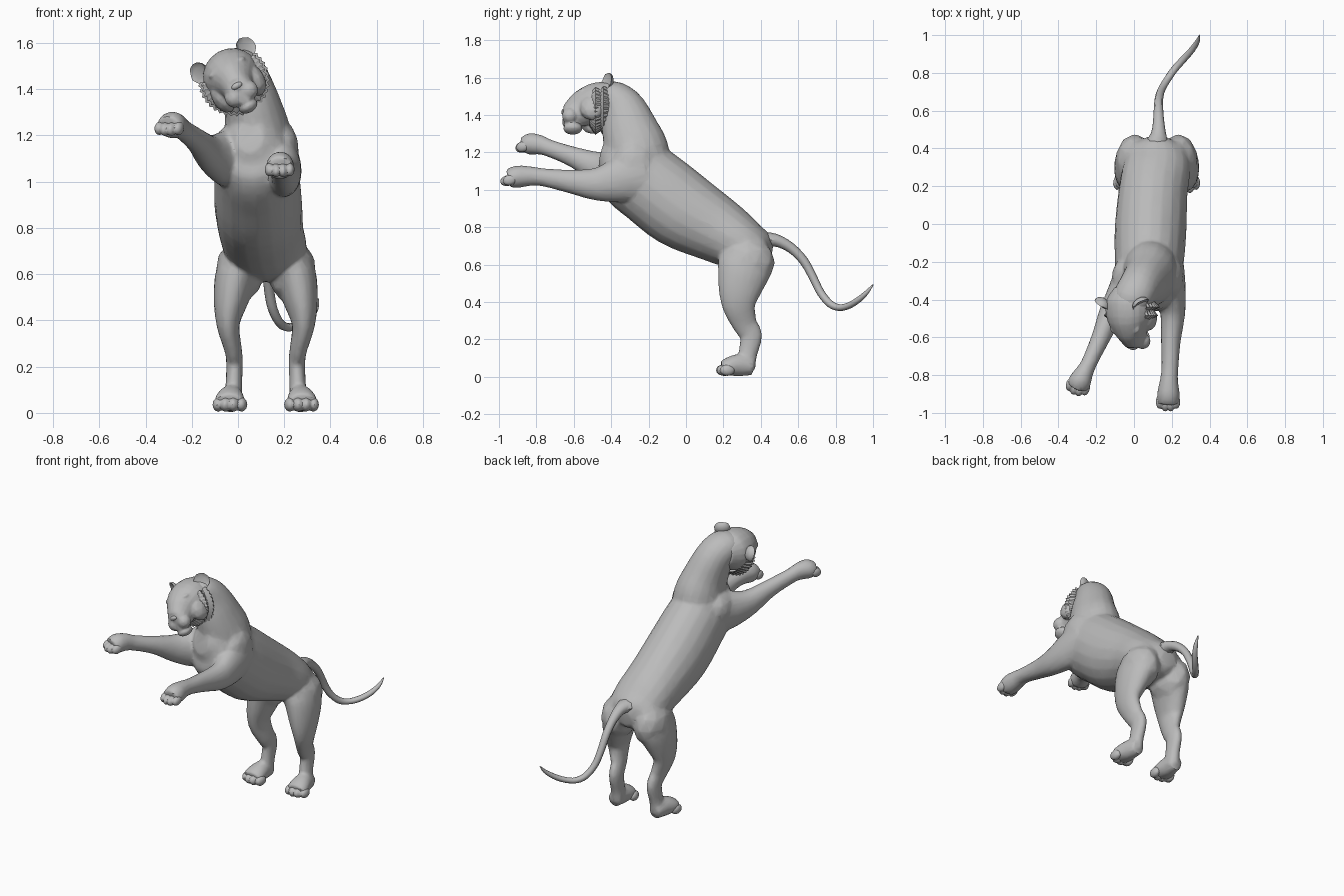
import bpy, bmesh, math
from mathutils import Vector, Matrix

cube = bpy.data.objects.get("Cube")
if cube:
    bpy.data.objects.remove(cube)

grey = bpy.data.materials.new("stone grey")
grey.use_nodes = True
grey.diffuse_color = (0.5, 0.5, 0.5, 1)
grey.node_tree.nodes["Principled BSDF"].inputs["Base Color"].default_value = (0.5, 0.5, 0.5, 1)

MID = 0.12                                     # side-to-side middle of the hips
HEAD = Matrix.Translation((-0.03, -0.45, 1.46)) @ Matrix.Rotation(math.radians(-29), 4, "Y")


def smooth_path(rows, steps=3):
    """Catmull-Rom interpolation of the stations."""
    vs = [Vector(r) for r in rows]
    out = []
    for i in range(len(vs) - 1):
        a, b, c, d = vs[max(i - 1, 0)], vs[i], vs[i + 1], vs[min(i + 2, len(vs) - 1)]
        for k in range(steps):
            t = k / steps
            out.append(b + (c - a) * t / 2 + (a * 2 - b * 5 + c * 4 - d) * t * t / 2
                       + (b * 3 - a - c * 3 + d) * t ** 3 / 2)
    return out + [vs[-1]]


def loft(bm, stations, sides=20):
    """Closed tube through stations (x, y, z, half width, half depth)."""
    stations = smooth_path(stations)
    pts = [Vector(s[:3]) for s in stations]
    rings = []
    for i, s in enumerate(stations):
        t = (pts[min(i + 1, len(pts) - 1)] - pts[max(i - 1, 0)]).normalized()
        side = (Vector((1, 0, 0)) - t * t.x).normalized()
        up = side.cross(t)
        rings.append([bm.verts.new(pts[i] + side * s[3] * math.cos(a) + up * s[4] * math.sin(a))
                      for a in (math.tau * k / sides for k in range(sides))])
    for r0, r1 in zip(rings, rings[1:]):
        for k in range(sides):
            n = (k + 1) % sides
            bm.faces.new((r0[k], r0[n], r1[n], r1[k]))
    bm.faces.new(rings[0][::-1])
    bm.faces.new(rings[-1])


def blob(bm, centre, radii, rot=Matrix()):
    """Ellipsoid muscle or bump."""
    m = Matrix.Translation(centre) @ rot @ Matrix.Diagonal((*radii, 1))
    return bmesh.ops.create_icosphere(bm, subdivisions=2, radius=1, matrix=m)["verts"]


def finish(bm, name, voxel=0, keep=1.0, matrix=Matrix(), angle=35):
    """Turn the bmesh into an object; optionally fuse its volumes into one skin."""
    bmesh.ops.recalc_face_normals(bm, faces=bm.faces)
    me = bpy.data.meshes.new(name)
    bm.to_mesh(me)
    bm.free()
    ob = bpy.data.objects.new(name, me)
    bpy.context.collection.objects.link(ob)
    bpy.ops.object.select_all(action="DESELECT")
    bpy.context.view_layer.objects.active = ob
    ob.select_set(True)
    if voxel:
        r = ob.modifiers.new("fuse", "REMESH")
        r.mode, r.voxel_size = "VOXEL", voxel
        s = ob.modifiers.new("soften", "SMOOTH")
        s.factor, s.iterations = 0.5, 4
        d = ob.modifiers.new("facet", "DECIMATE")
        d.ratio = keep
        for m in list(ob.modifiers):
            bpy.ops.object.modifier_apply(modifier=m.name)
    ob.data.materials.clear()
    ob.data.materials.append(grey)
    ob.matrix_world = matrix
    bpy.ops.object.shade_smooth_by_angle(angle=math.radians(angle))


def toes(name, tip, heading, spread, radii):
    """Four toes fanned across the end of a paw, fused at their roots."""
    bm = bmesh.new()
    f = Vector(heading).normalized()
    side = f.cross(Vector((0, 0, 1))).normalized()
    rot = f.to_track_quat("-Y", "Z").to_matrix().to_4x4()
    for k in (-1.5, -0.5, 0.5, 1.5):
        blob(bm, Vector(tip) + side * k * spread - f * abs(k) * 0.014, radii, rot)
    finish(bm, name, voxel=.005, keep=.3, angle=28)


# Torso, from rump to chest
body = bmesh.new()
loft(body, [(.12, .46, .66, .05, .05), (.12, .43, .665, .10, .09), (.12, .38, .68, .15, .118),
            (.12, .30, .71, .178, .148), (.10, .16, .79, .183, .18), (.088, -.026, .896, .19, .212),
            (.082, -.18, 1.015, .184, .212), (.075, -.30, 1.105, .17, .203),
            (.06, -.39, 1.17, .13, .15), (.05, -.45, 1.19, .06, .07)])

# Neck, running up into the back of the skull
loft(body, [(.09, -.20, 1.03, .14, .14), (.085, -.26, 1.20, .145, .17), (.065, -.30, 1.32, .125, .152),
            (.03, -.335, 1.43, .112, .122), (-.005, -.385, 1.495, .105, .09), (-.03, -.44, 1.515, .08, .06)])

# Reaching front legs
loft(body, [(.18, -.22, 1.08, .085, .13), (.195, -.36, 1.05, .08, .12), (.205, -.48, 1.03, .065, .088),
            (.195, -.62, 1.045, .052, .063), (.19, -.76, 1.066, .045, .048), (.185, -.83, 1.073, .048, .052),
            (.182, -.90, 1.07, .06, .06), (.18, -.95, 1.06, .055, .05)])
loft(body, [(-.01, -.24, 1.10, .085, .13), (-.06, -.36, 1.10, .08, .12), (-.12, -.47, 1.12, .065, .085),
            (-.175, -.60, 1.175, .05, .055), (-.235, -.73, 1.222, .042, .046), (-.26, -.78, 1.24, .047, .052),
            (-.285, -.83, 1.245, .06, .058), (-.30, -.865, 1.235, .055, .048)])
blob(body, (.20, -.28, 1.12), (.065, .12, .14))                    # shoulders
blob(body, (-.04, -.29, 1.13), (.08, .12, .11))

# Hind legs and paws, mirrored about the hips
for s in (1, -1):
    def flip(rows):
        return [(MID + s * (x - MID), *rest) for x, *rest in rows]
    loft(body, flip([(.20, .31, .72, .08, .12), (.245, .315, .60, .092, .145), (.272, .29, .48, .074, .12),
                     (.283, .283, .38, .05, .09), (.262, .315, .28, .038, .066), (.255, .348, .22, .036, .06),
                     (.258, .33, .12, .036, .05), (.262, .32, .045, .044, .05)]))
    loft(body, flip([(.265, .36, .05, .04, .042), (.27, .29, .062, .053, .06), (.276, .23, .055, .065, .05),
                     (.278, .195, .045, .06, .038)]))
    blob(body, (MID + s * .115, .33, .61), (.105, .147, .14))      # haunch
    toes(("left" if s > 0 else "right") + "_hind_toes", (MID + s * .157, .195, .036),
         (s * .1, -1, 0), .034, (.025, .042, .032))
finish(body, "body", voxel=.010, keep=.16)
toes("left_front_toes", (.18, -.962, 1.047), (0, -1, -.25), .029, (.022, .04, .03))
toes("right_front_toes", (-.303, -.88, 1.225), (-.3, -1, -.3), .029, (.022, .038, .03))

# Tail
tail = bmesh.new()
loft(tail, [(.12, .41, .73, .07, .045), (.13, .48, .73, .04, .034), (.13, .56, .69, .028, .027),
            (.13, .63, .62, .024, .024), (.135, .68, .53, .022, .022), (.15, .72, .45, .021, .021),
            (.18, .77, .39, .02, .02), (.215, .82, .37, .019, .018), (.26, .87, .38, .019, .017),
            (.305, .92, .41, .018, .016), (.335, .965, .45, .013, .012), (.347, 1.0, .493, .003, .003)], 8)
finish(tail, "tail", angle=50)

# Head: skull and muzzle, then paired facial forms
head = bmesh.new()
loft(head, [(0, .12, .0, .07, .08), (0, .05, -.005, .12, .118), (0, -.03, -.005, .122, .116),
            (0, -.09, -.025, .098, .102), (0, -.13, -.05, .075, .088), (0, -.18, -.08, .06, .064),
            (0, -.205, -.085, .045, .048)])
blob(head, (0, -.135, -.008), (.034, .10, .026), Matrix.Rotation(math.radians(38), 4, "X"))  # nose bridge
blob(head, (0, -.155, -.152), (.045, .052, .03))                   # chin
for s in (1, -1):
    blob(head, (s * .035, -.17, -.092), (.043, .044, .044))        # whisker pad
    blob(head, (s * .055, -.1, .038), (.036, .034, .016))          # brow
    blob(head, (s * .075, -.05, -.065), (.05, .07, .075))          # cheek
finish(head, "head", voxel=.006, keep=.2, matrix=HEAD, angle=28)

nose = bmesh.new()
blob(nose, (0, -.203, -.052), (.027, .014, .015), Matrix.Rotation(math.radians(25), 4, "X"))
finish(nose, "nose", matrix=HEAD)

for s, label in ((1, "left"), (-1, "right")):
    eye = bmesh.new()
    blob(eye, (s * .052, -.122, .008), (.02, .014, .010), Matrix.Rotation(-s * .35, 4, "Y"))
    finish(eye, label + "_eye", matrix=HEAD)

    # Cupped ear: the front half of an ellipsoid pressed inward
    ear = bmesh.new()
    for v in blob(ear, (0, 0, 0), (.05, .035, .046)):
        if v.co.y < 0:
            v.co.y *= -.3
    bmesh.ops.transform(ear, verts=ear.verts, matrix=Matrix.Translation((s * .118, .025, .075))
                        @ Matrix.Rotation(s * .6, 4, "Z") @ Matrix.Rotation(s * .75, 4, "Y"))
    finish(ear, label + "_ear", matrix=HEAD)

# Layered fur ruff lying close around the cheeks and jaw
ruff = bmesh.new()
steps = 48
arc = [math.radians(-205 + 230 * k / steps) for k in range(steps + 1)]
for shift, reach in ((-.035, .135), (.01, .146)):
    rows = [[ruff.verts.new((r * math.cos(a), y + shift, r * math.sin(a) - .025))
             for a, r in ((a, base + jag * (k % 2)) for k, a in enumerate(arc))]
            for base, jag, y in ((.10, 0, -.03), (reach, .01, .0), (.11, 0, .05))]
    for r0, r1 in zip(rows, rows[1:]):
        for k in range(steps):
            ruff.faces.new((r0[k], r0[k + 1], r1[k + 1], r1[k]))
finish(ruff, "cheek_ruff", matrix=HEAD)
